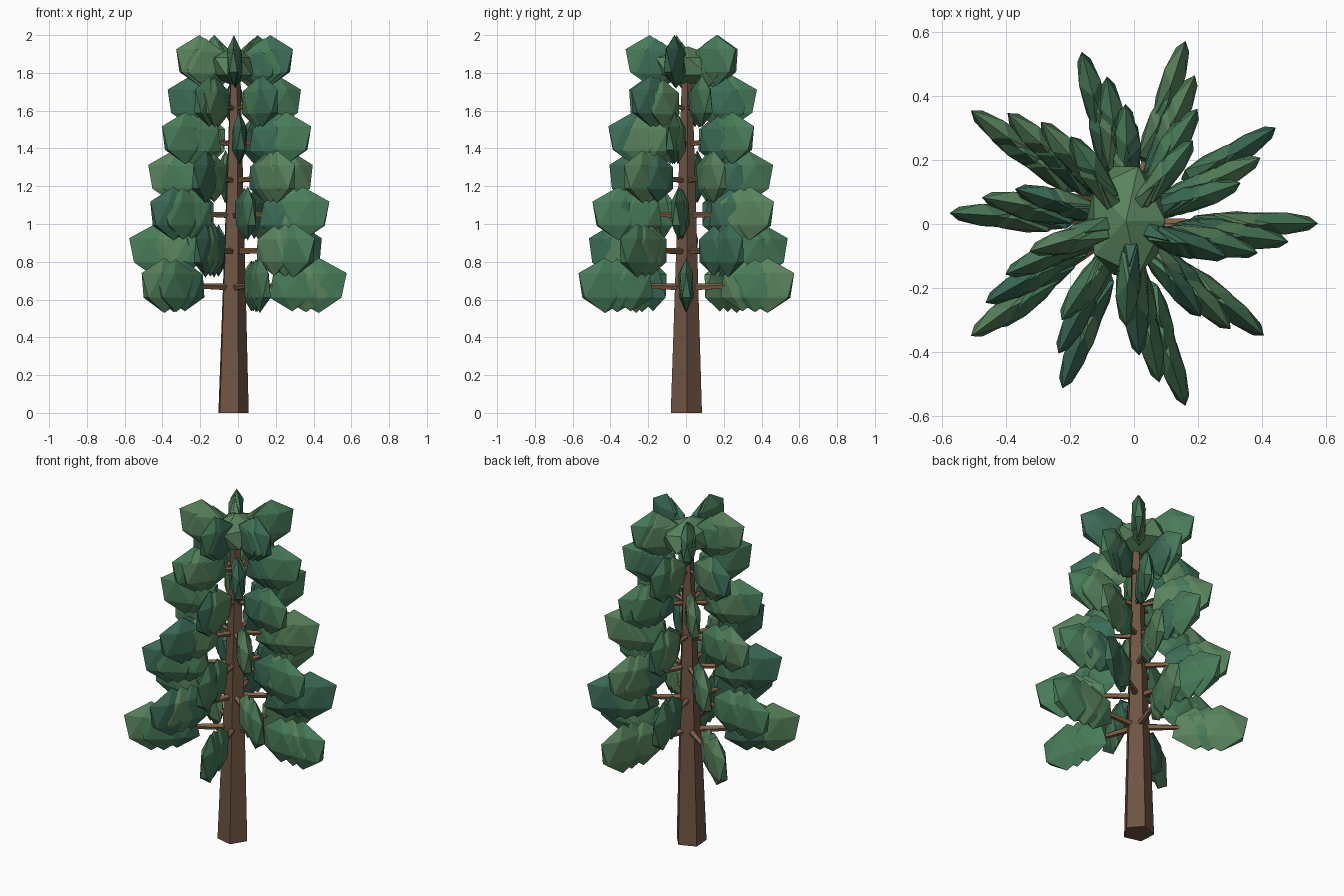
import bpy, bmesh, math, random
from mathutils import Matrix, Vector

if "Cube" in bpy.data.objects:
    bpy.data.objects.remove(bpy.data.objects["Cube"])

random.seed(4)


def material(name, rgb):
    m = bpy.data.materials.new(name)
    m.diffuse_color = (*rgb, 1)
    m.use_nodes = True
    m.node_tree.nodes["Principled BSDF"].inputs["Base Color"].default_value = m.diffuse_color
    return m


BARK = material("bark", (0.16, 0.09, 0.055))
TWIG = material("twig", (0.22, 0.12, 0.065))
GREENS = [material("green_light", (0.10, 0.23, 0.11)),
          material("green_mid", (0.065, 0.20, 0.10)),
          material("green_dark", (0.045, 0.15, 0.095))]


def finish(bm, name, mats):
    mesh = bpy.data.meshes.new(name)
    bm.to_mesh(mesh)
    bm.free()
    for m in mats:
        mesh.materials.append(m)
    ob = bpy.data.objects.new(name, mesh)
    bpy.context.collection.objects.link(ob)
    return ob


def limb(name, a, b, r1, r2, sides, mat, phase=0.0):
    """Tapered faceted limb from point a to point b."""
    bm = bmesh.new()
    bmesh.ops.create_cone(bm, cap_ends=True, segments=sides, radius1=r1,
                          radius2=r2, depth=1,
                          matrix=Matrix.Translation((0, 0, 0.5)) @ Matrix.Rotation(phase, 4, 'Z'))
    d = b - a
    for v in bm.verts:
        p = Vector((v.co.x, v.co.y, 0))
        if abs(d.z) < d.length * 0.8:
            p = d.to_track_quat('Z', 'Y') @ p
        v.co = a + d * v.co.z + p
    bmesh.ops.recalc_face_normals(bm, faces=bm.faces)
    return finish(bm, name, [mat])


def clump(bm, matrix):
    """One faceted leaf clump in a random green."""
    old = set(bm.faces)
    bmesh.ops.create_icosphere(bm, subdivisions=1, radius=1, matrix=matrix)
    tone = random.randrange(3)
    for f in bm.faces:
        if f not in old:
            f.material_index = tone


# Trunk: tapered pentagon, leaning very slightly
BASE, TOP = Vector((-0.03, 0, 0)), Vector((-0.015, 0.005, 1.8))
limb("trunk", BASE, TOP, 0.087, 0.028, 5, BARK, math.radians(130))

# Seven whorls of five branches, each whorl turned from the one below
root_z = [0.665, 0.855, 1.045, 1.23, 1.42, 1.61, 1.79]
leaf_z = [0.675, 0.86, 1.055, 1.25, 1.455, 1.65, 1.865]
for i in range(7):
    t = i / 6
    tip = 0.60 - 0.275 * t
    length = 0.165 - 0.022 * t
    height = 0.146 - 0.011 * t
    outer = tip - 0.894 * length
    for k in range(5):
        ang = math.radians(72 * k + 32.7 * i)
        axis = BASE.lerp(TOP, root_z[i] / 1.8)
        out = Vector((math.cos(ang), math.sin(ang), 0))
        end = Vector((axis.x, axis.y, leaf_z[i])) + out * outer
        limb(f"branch_{i}_{k}", axis, end, 0.021 - 0.008 * t, 0.007, 5, TWIG)

        # Three flat clumps edge-up along the branch
        bm = bmesh.new()
        for frac, s in ((0.69, 0.84), (0.85, 0.92), (1.0, 1.0)):
            p = Vector((axis.x, axis.y, 0)) + out * outer * frac
            p.z = root_z[i] + (leaf_z[i] - root_z[i]) * frac
            side = Vector((-out.y, out.x, 0)) * (random.uniform(-0.012, 0.012) if frac < 1 else 0)
            yaw = ang + (random.uniform(-0.12, 0.12) if frac < 1 else 0)
            clump(bm, Matrix.Translation(p + side) @ Matrix.Rotation(yaw, 4, 'Z')
                  @ Matrix.Diagonal((length * s, 0.041, height * (0.5 + 0.5 * s), 1)))
        finish(bm, f"foliage_{i}_{k}", GREENS)

# Crown cap over the trunk top
bm = bmesh.new()
bmesh.ops.create_icosphere(bm, subdivisions=1, radius=1,
                           matrix=Matrix.Translation((-0.025, 0.01, 1.835))
                           @ Matrix.Diagonal((0.138, 0.2, 0.105, 1)))
finish(bm, "crown_cap", [GREENS[0]])
